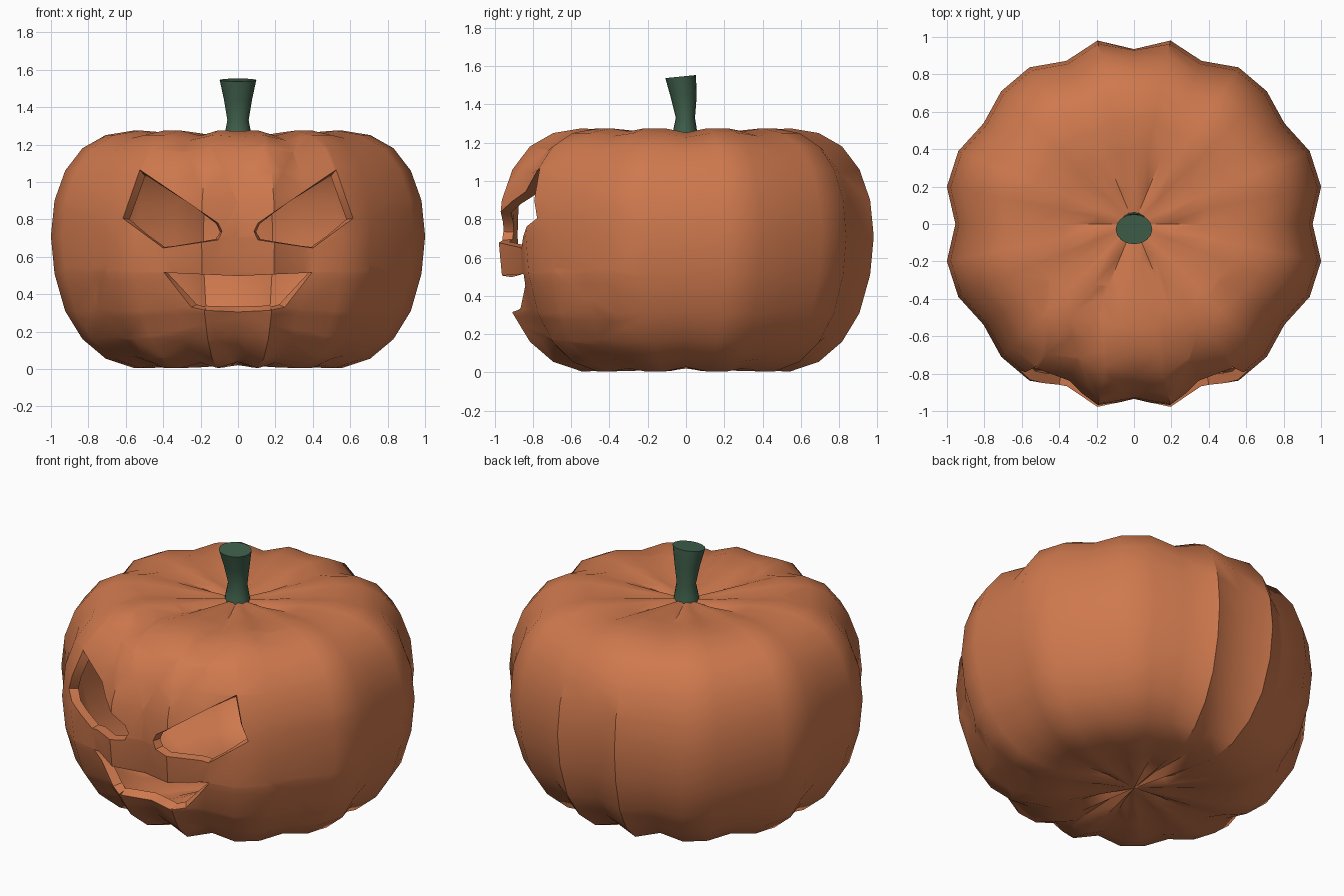
import bpy, bmesh, math
from mathutils import Vector

if "Cube" in bpy.data.objects:
    bpy.data.objects.remove(bpy.data.objects["Cube"])


def material(name, rgb):
    m = bpy.data.materials.new(name)
    m.diffuse_color = (*rgb, 1)
    m.use_nodes = True
    m.node_tree.nodes["Principled BSDF"].inputs["Base Color"].default_value = m.diffuse_color
    return m


def finish(bm, name, mat, thickness=0, angle=40):
    me = bpy.data.meshes.new(name)
    bm.to_mesh(me)
    bm.free()
    ob = bpy.data.objects.new(name, me)
    bpy.context.collection.objects.link(ob)
    me.materials.append(mat)
    bpy.ops.object.select_all(action='DESELECT')
    ob.select_set(True)
    bpy.context.view_layer.objects.active = ob
    if thickness:
        mod = ob.modifiers.new("shell", 'SOLIDIFY')
        mod.thickness = thickness
        mod.offset = -1
        bpy.ops.object.modifier_apply(modifier=mod.name)
    bpy.ops.object.shade_smooth_by_angle(angle=math.radians(angle))
    return ob


def loft(bm, rings):
    n = len(rings[0])
    for a, b in zip(rings, rings[1:]):
        for i in range(n):
            j = (i + 1) % n
            bm.faces.new((a[i], a[j], b[j], b[i]))


def cut_hole(bm, pts):
    """Cut a convex outline (x, z) through the front of the skin."""
    c = sum((Vector(p) for p in pts), Vector((0, 0))) / len(pts)
    planes = []
    for a, b in zip(pts, pts[1:] + pts[:1]):
        a, b = Vector(a), Vector(b)
        n = Vector((b.y - a.y, a.x - b.x)).normalized()
        if n.dot(c - a) > 0:
            n = -n
        planes.append((a, n))

    def inside(done):
        out = []
        for f in bm.faces:
            m = f.calc_center_median()
            if m.y < -0.3 and all(n.dot(Vector((m.x, m.z)) - a) < 0 for a, n in done):
                out.append(f)
        return out

    for k, (a, n) in enumerate(planes):
        faces = inside(planes[:k])
        edges = list({e for f in faces for e in f.edges})
        verts = list({v for f in faces for v in f.verts})
        bmesh.ops.bisect_plane(bm, geom=verts + edges + faces, dist=1e-5,
                               plane_co=(a.x, 0, a.y), plane_no=(n.x, 0, n.y))
    bmesh.ops.delete(bm, geom=inside(planes), context='FACES')


orange = material("pumpkin orange", (0.62, 0.19, 0.075))
green = material("stem green", (0.05, 0.115, 0.07))

# Ribbed body: squashed 32 x 16 sphere, rib radii for one quarter turn
rib = [0.955, 1.02, 1.017, 0.968, 1.004, 1.007, 0.944, 1.0, 0.935]
heights = [1.23, 1.245, 1.262, 1.275, 1.25, 1.18, 1.06, 0.9, 0.71,
           0.51, 0.31, 0.16, 0.055, 0.005, 0.008, 0.015, 0.02]
MID = 0.64
bm = bmesh.new()
rings = []
for k in range(1, 16):
    r = math.sin(math.pi * k / 16)
    ring = []
    for i in range(32):
        q = i % 16
        q = min(q, 16 - q)
        f = rib[q]
        if q == 8 and k < 8:      # front and back grooves fade towards the top
            f += (0.995 - f) * (8 - k) / 5 if k > 3 else 0.06
        a = 2 * math.pi * i / 32
        z = MID + (heights[k] - MID) * (1 - 0.8 * max(0, 1 - f))
        ring.append(bm.verts.new((r * f * math.cos(a), r * f * math.sin(a), z)))
    rings.append(ring)
loft(bm, rings)
for ring, z in ((rings[0], heights[0]), (rings[-1], heights[-1])):
    tip = bm.verts.new((0, 0, z))
    for i in range(32):
        bm.faces.new((ring[i], ring[(i + 1) % 32], tip))
bmesh.ops.recalc_face_normals(bm, faces=bm.faces[:])

# Carved eyes and mouth halves
eye = [(0.525, 1.065), (0.615, 0.805), (0.40, 0.647), (0.107, 0.69),
       (0.085, 0.735), (0.107, 0.78)]
mouth = [(0, 0.497), (0.395, 0.515), (0.25, 0.33), (0.17, 0.313), (0, 0.305)]
for s in (1, -1):
    for shape in (eye, mouth):
        cut_hole(bm, [(s * x, z) for x, z in shape])
finish(bm, "pumpkin_shell", orange, thickness=0.055)

# Stem: flared, leaning forward, with a slightly tilted top
bm = bmesh.new()
rings = []
for z, cy, rx, ry, tilt in ((1.2, -0.005, 0.078, 0.073, 0),
                            (1.26, -0.005, 0.07, 0.063, 0),
                            (1.33, -0.003, 0.057, 0.05, 0),
                            (1.44, -0.012, 0.075, 0.068, 0.04),
                            (1.545, -0.028, 0.098, 0.08, 0.1)):
    ring = []
    for i in range(16):
        a = 2 * math.pi * i / 16
        y = ry * math.sin(a)
        ring.append(bm.verts.new((rx * math.cos(a), cy + y, z + tilt * y)))
    rings.append(ring)
loft(bm, rings)
bm.faces.new(rings[-1])
bm.faces.new(rings[0][::-1])
bmesh.ops.recalc_face_normals(bm, faces=bm.faces[:])
finish(bm, "stem", green)
